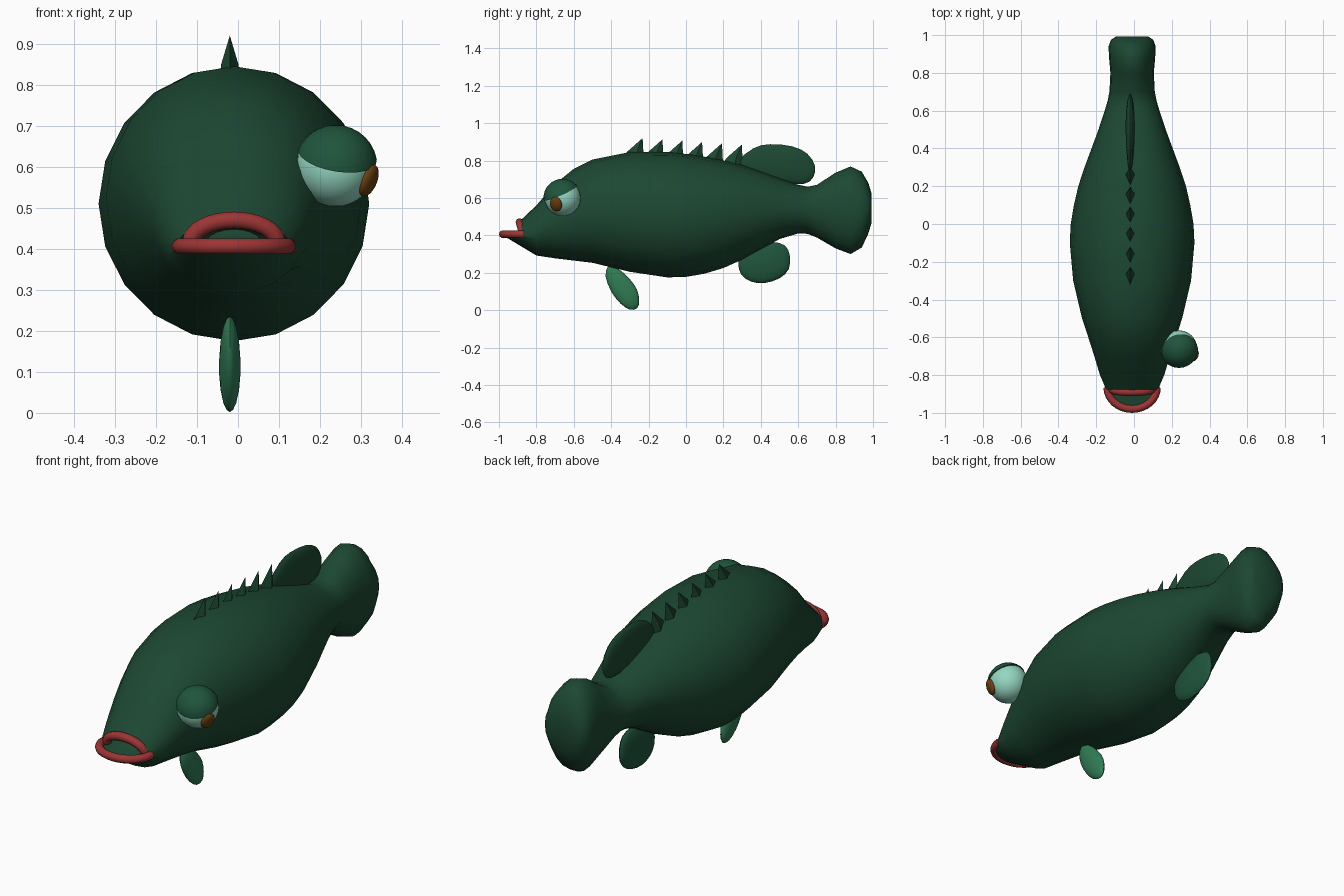
import bpy, bmesh
from math import sin, cos, pi, radians
from mathutils import Vector

if "Cube" in bpy.data.objects:
    bpy.data.objects.remove(bpy.data.objects["Cube"])

CX = -0.01   # body centre line
FX = -0.02   # fin centre line


def material(name, rgb):
    m = bpy.data.materials.new(name)
    m.diffuse_color = (*rgb, 1)
    m.use_nodes = True
    m.node_tree.nodes["Principled BSDF"].inputs["Base Color"].default_value = m.diffuse_color
    return m


GREEN = material("body_green", (0.012, 0.065, 0.032))
FIN = material("fin_green", (0.03, 0.2, 0.09))
LID = material("lid_green", (0.014, 0.09, 0.045))
RED = material("lip_red", (0.33, 0.035, 0.035))
WHITE = material("eye_white", (0.3, 0.68, 0.54))
BROWN = material("iris_brown", (0.14, 0.05, 0.006))


def finish(bm, name, mat, angle=50):
    bmesh.ops.recalc_face_normals(bm, faces=bm.faces)
    me = bpy.data.meshes.new(name)
    bm.to_mesh(me)
    bm.free()
    ob = bpy.data.objects.new(name, me)
    bpy.context.collection.objects.link(ob)
    me.materials.append(mat)
    bpy.ops.object.select_all(action='DESELECT')
    ob.select_set(True)
    bpy.context.view_layer.objects.active = ob
    bpy.ops.object.shade_smooth_by_angle(angle=radians(angle))
    return ob


def loft(bm, rings, closed=True):
    vs = [[bm.verts.new(p) for p in r] for r in rings]
    n = len(vs[0])
    for a, b in zip(vs, vs[1:]):
        for i in range(n if closed else n - 1):
            j = (i + 1) % n
            bm.faces.new((a[i], a[j], b[j], b[i]))
    return vs


# Body: inner mouth, mouth rim, then elliptical sections to the tail
N = 20
ANG = [2 * pi * i / N for i in range(N)]


def rim(a, s):
    y = -0.87 + (0.11 if sin(a) < 0 else -0.02) * sin(a)
    z = 0.40 + (0.075 * sin(a) if sin(a) > 0 else 0)
    c = Vector((CX, -0.87, 0.42))
    return c + (Vector((CX + 0.14 * cos(a), y, z)) - c) * s


# y, bottom, top, half width
SECTIONS = [(-0.8, .292, .56, .17), (-0.7, .277, .675, .2), (-0.6, .265, .755, .232),
            (-0.5, .253, .805, .265), (-0.3, .205, .845, .312), (-0.1, .175, .845, .33),
            (0, .178, .835, .325), (.1, .195, .82, .308), (.2, .225, .80, .285),
            (.3, .27, .775, .252), (.4, .325, .742, .215), (.5, .38, .705, .178),
            (.6, .41, .67, .145), (.65, .408, .66, .13), (.7, .388, .67, .12),
            (.8, .33, .735, .115), (.88, .30, .768, .122), (.94, .335, .74, .125),
            (.975, .41, .68, .112), (.993, .47, .62, .085)]
bm = bmesh.new()
rings = [[rim(a, .5) + Vector((0, .07, 0)) for a in ANG], [rim(a, 1) for a in ANG]]
rings += [[(CX + w * cos(a), y, (b + t) / 2 + (t - b) / 2 * sin(a)) for a in ANG]
          for y, b, t, w in SECTIONS]
vs = loft(bm, rings)
bm.faces.new(vs[0])
bm.faces.new(vs[-1])
finish(bm, "body", GREEN)


# Lips: bent tubes around the mouth
def tube(name, pts, radius):
    cu = bpy.data.curves.new(name, 'CURVE')
    cu.dimensions = '3D'
    cu.bevel_depth = radius
    cu.bevel_resolution = 3
    cu.use_fill_caps = True
    sp = cu.splines.new('POLY')
    sp.points.add(len(pts) - 1)
    for p, q in zip(sp.points, pts):
        p.co = (*q, 1)
    sp.use_smooth = True
    ob = bpy.data.objects.new(name, cu)
    bpy.context.collection.objects.link(ob)
    cu.materials.append(RED)


ARC = [pi * i / 16 for i in range(17)]
tube("lower_lip", [(CX + .132 * cos(a), -.865 - .115 * sin(a), .406) for a in ARC], .02)
tube("upper_lip", [(CX + .105 * cos(a), -.875 - .015 * sin(a), .415 + .055 * sin(a))
                   for a in ARC], .021)


# Rounded fins: flat outlines inflated around their centre
def fin(name, outline, thick, mat):
    n = len(outline)
    pts = []
    for i in range(n):   # smooth the outline
        p0, p1, p2, p3 = (Vector(outline[(i + k) % n]) for k in (-1, 0, 1, 2))
        pts += [p1, (p1 + p2) * 0.5625 - (p0 + p3) * 0.0625]
    c = sum(pts, Vector((0, 0))) / len(pts)
    bm = bmesh.new()
    rings = []
    for s, h in ((.15, -1), (.5, -.87), (.8, -.6), (.95, -.3), (1, 0),
                 (.95, .3), (.8, .6), (.5, .87), (.15, 1)):
        rings.append([(FX + h * thick, *(c + (p - c) * s)) for p in pts])
    vs = loft(bm, rings)
    bm.faces.new(vs[0])
    bm.faces.new(vs[-1])
    finish(bm, name, mat)


fin("rear_dorsal_fin", [(.28, .79), (.36, .865), (.45, .887), (.57, .875), (.65, .835),
                        (.69, .77), (.68, .71), (.63, .675), (.5, .68), (.35, .72)], .024, GREEN)
fin("anal_fin", [(.3, .31), (.28, .25), (.295, .19), (.35, .152), (.42, .145), (.5, .17),
                 (.55, .22), (.555, .29), (.53, .345), (.46, .365), (.38, .35)], .026, LID)
fin("pelvic_fin", [(-.415, .235), (-.43, .18), (-.40, .1), (-.35, .035), (-.30, .003),
                   (-.262, .01), (-.25, .05), (-.262, .11), (-.3, .165), (-.36, .22)], .026, FIN)

# Dorsal spines: row of back-raked teeth
for k in range(6):
    y = -.232 + .106 * k
    tip = .92 - .007 * k
    base = (.80, .80, .80, .79, .77, .74)[k]
    bm = bmesh.new()
    lo = [bm.verts.new(p) for p in ((FX, y - .115, base), (FX + .027, y - .04, base),
                                    (FX, y + .006, base), (FX - .027, y - .04, base))]
    mid = [bm.verts.new(p) for p in ((FX, y - .085, tip - .075), (FX + .021, y - .03, tip - .07),
                                     (FX, y + .004, tip - .07), (FX - .021, y - .03, tip - .07))]
    top = bm.verts.new((FX, y, tip))
    bm.faces.new(lo)
    for i in range(4):
        j = (i + 1) % 4
        bm.faces.new((lo[i], lo[j], mid[j], mid[i]))
        bm.faces.new((mid[i], mid[j], top))
    finish(bm, f"dorsal_spine_{k + 1}", GREEN)


# Eye on the right side: ball, tilted lid, iris
def ball(radius):
    bm = bmesh.new()
    bmesh.ops.create_uvsphere(bm, u_segments=24, v_segments=16, radius=radius)
    return bm


EYE = Vector((.238, -.66, .6))
bm = ball(.097)
bmesh.ops.translate(bm, verts=bm.verts, vec=EYE)
finish(bm, "eyeball", WHITE)

bm = ball(.102)
nrm = Vector((.15, -.40, .9)).normalized()
cut = bmesh.ops.bisect_plane(bm, geom=bm.verts[:] + bm.edges[:] + bm.faces[:],
                             plane_co=nrm * .03, plane_no=nrm, clear_inner=True)
bmesh.ops.contextual_create(bm, geom=[e for e in cut['geom_cut']
                                      if isinstance(e, bmesh.types.BMEdge)])
bmesh.ops.translate(bm, verts=bm.verts, vec=EYE)
finish(bm, "eyelid", LID)

bm = ball(1)
bmesh.ops.scale(bm, verts=bm.verts, vec=(.018, .034, .041))
look = Vector((.082, -.036, -.034))
bmesh.ops.rotate(bm, verts=bm.verts, cent=(0, 0, 0),
                 matrix=Vector((1, 0, 0)).rotation_difference(look).to_matrix())
bmesh.ops.translate(bm, verts=bm.verts, vec=EYE + look * .98)
finish(bm, "iris", BROWN)
